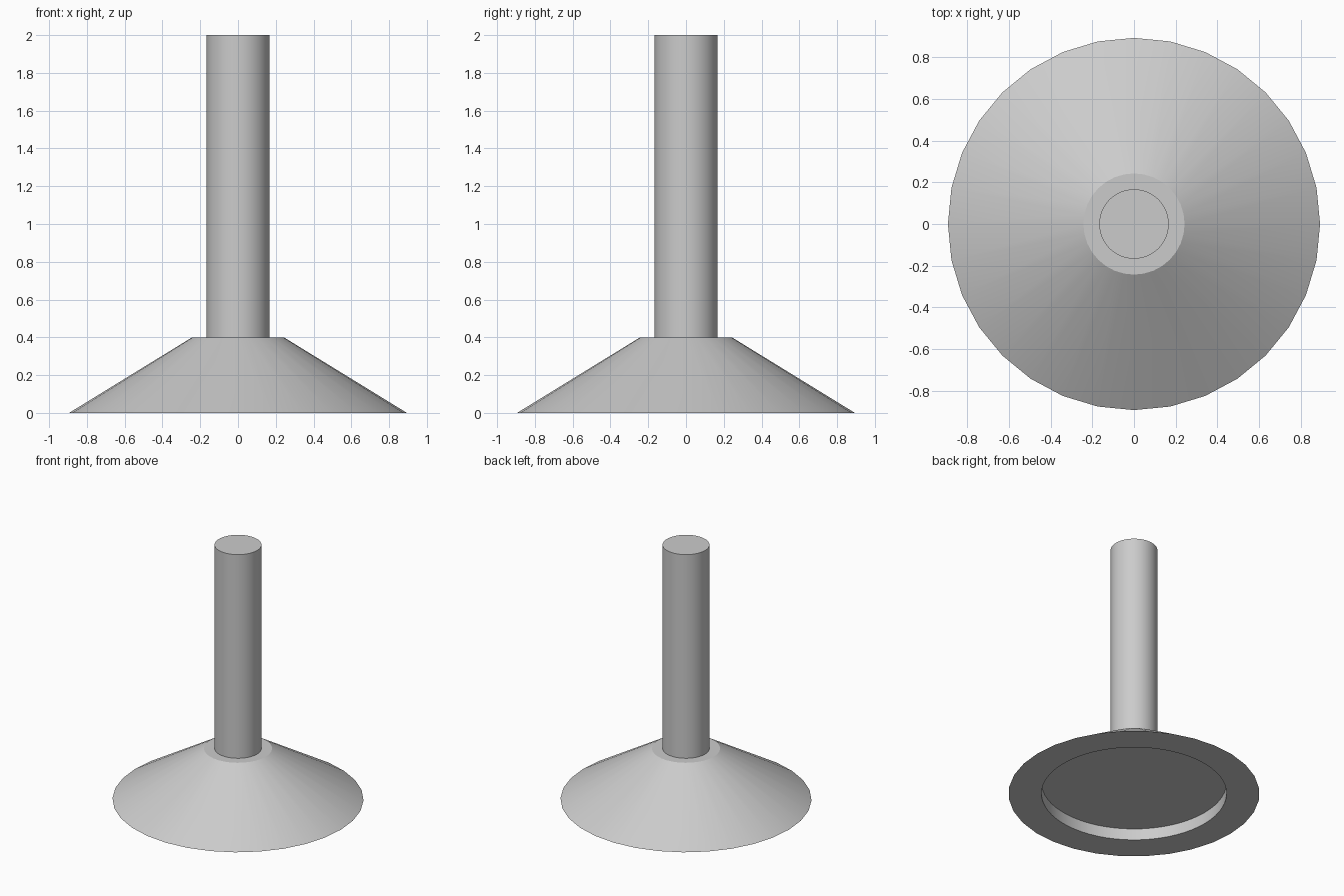
import bpy
import math

if "Cube" in bpy.data.objects:
    bpy.data.objects.remove(bpy.data.objects["Cube"])


def frustum(name, sides, r_bottom, r_top, z0, z1):
    bpy.ops.mesh.primitive_cone_add(vertices=sides, radius1=r_bottom, radius2=r_top,
                                    depth=z1 - z0, location=(0, 0, (z0 + z1) / 2))
    ob = bpy.context.object
    ob.name = name
    return ob


def smooth(ob):
    bpy.ops.object.select_all(action='DESELECT')
    ob.select_set(True)
    bpy.context.view_layer.objects.active = ob
    bpy.ops.object.shade_smooth_by_angle(angle=math.radians(25))


# Conical foot with a shallow round recess underneath
base = frustum("base", 32, 0.894, 0.243, 0, 0.4)
cutter = frustum("recess_cutter", 64, 0.659, 0.659, -0.1, 0.09)
cut = base.modifiers.new("recess", 'BOOLEAN')
cut.operation = 'DIFFERENCE'
cut.solver = 'EXACT'
cut.object = cutter
bpy.ops.object.select_all(action='DESELECT')
base.select_set(True)
bpy.context.view_layer.objects.active = base
bpy.ops.object.modifier_apply(modifier=cut.name)
bpy.data.objects.remove(cutter)
smooth(base)

# Upright post
post = frustum("post", 64, 0.167, 0.167, 0.4, 2.0)
smooth(post)
